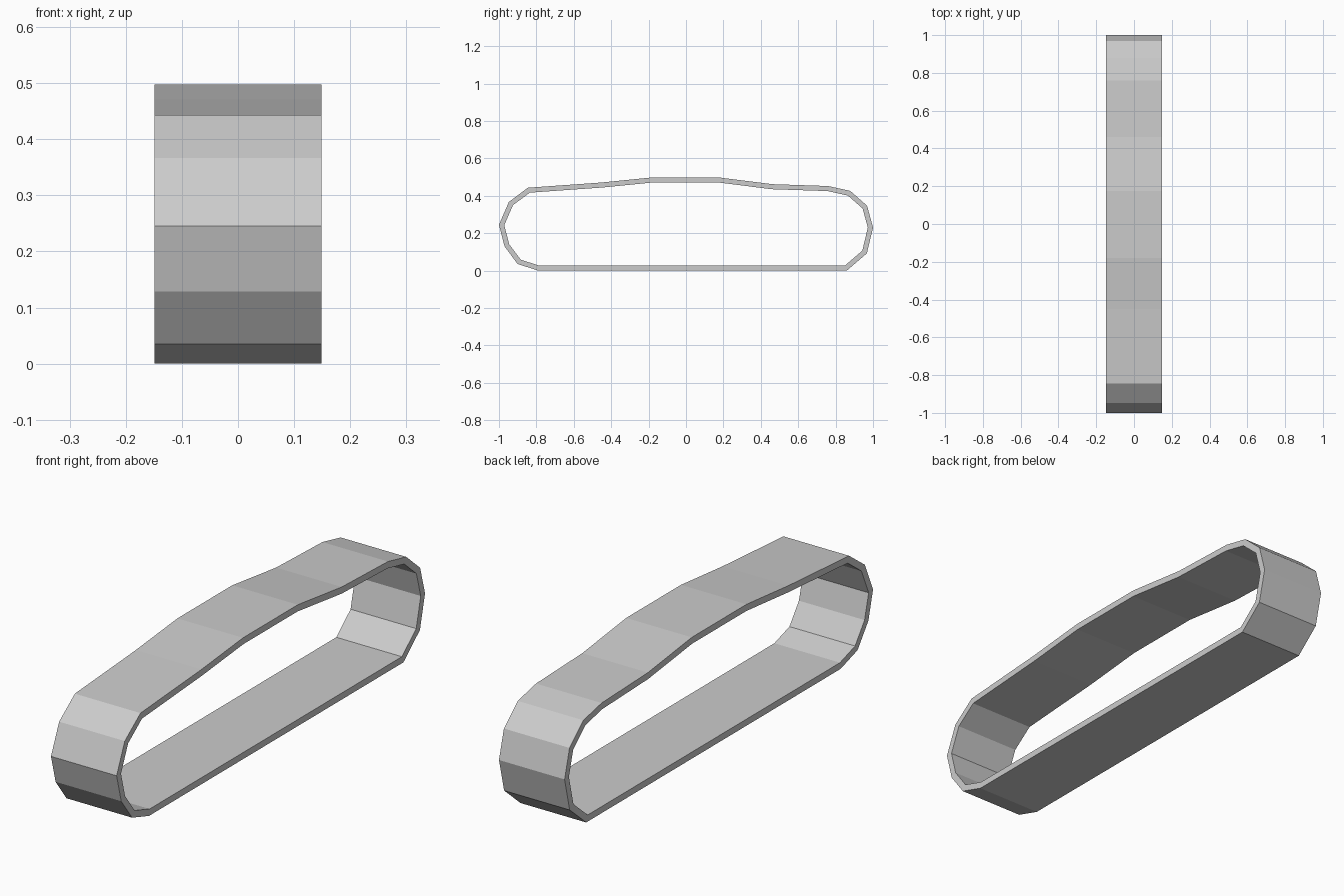
import bpy, bmesh
from mathutils import Vector

if "Cube" in bpy.data.objects:
    bpy.data.objects.remove(bpy.data.objects["Cube"])

HALF_WIDTH = 0.149
THICKNESS = 0.027

# Outer side profile (y, z), counter-clockwise seen from +x
profile = [Vector(p) for p in [
    (-0.79, 0), (0.46, 0), (0.86, 0), (0.967, 0.092), (1, 0.23), (0.968, 0.347),
    (0.878, 0.426), (0.76, 0.452), (0.46, 0.462), (0.175, 0.498),
    (-0.18, 0.498), (-0.45, 0.471), (-0.845, 0.443), (-0.947, 0.367),
    (-1, 0.245), (-0.97, 0.129), (-0.9, 0.035)]]


def inset(points, dist):
    """Mitred inward offset of a closed counter-clockwise outline."""
    result = []
    for i, p in enumerate(points):
        a = (p - points[i - 1]).normalized()
        b = (points[(i + 1) % len(points)] - p).normalized()
        na, nb = Vector((-a.y, a.x)), Vector((-b.y, b.x))
        result.append(p + (na + nb) * dist / (1 + na.dot(nb)))
    return result


# Track belt: four loops (outer/inner on each side) bridged into a closed band
bm = bmesh.new()
inner = inset(profile, THICKNESS)
loops = [[bm.verts.new((x, p.x, p.y)) for p in outline]
         for x, outline in [(-HALF_WIDTH, profile), (HALF_WIDTH, profile),
                            (HALF_WIDTH, inner), (-HALF_WIDTH, inner)]]
n = len(profile)
for k in range(4):
    u, v = loops[k], loops[(k + 1) % 4]
    for i in range(n):
        j = (i + 1) % n
        bm.faces.new((u[i], v[i], v[j], u[j]))
bmesh.ops.recalc_face_normals(bm, faces=bm.faces[:])

mesh = bpy.data.meshes.new("track_belt")
bm.to_mesh(mesh)
bm.free()
belt = bpy.data.objects.new("track_belt", mesh)
bpy.context.collection.objects.link(belt)
